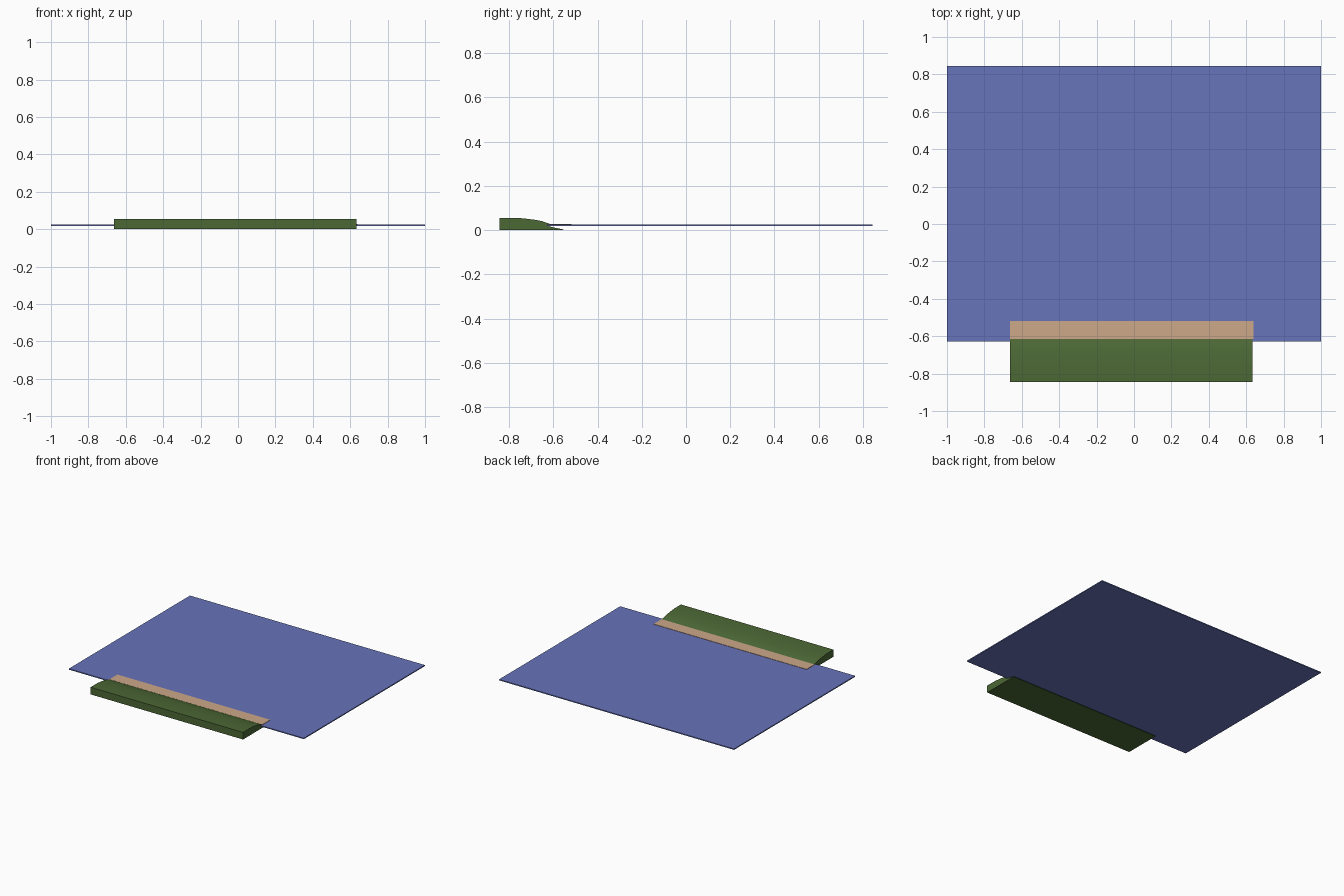
import bpy
import bmesh

cube = bpy.data.objects.get("Cube")
if cube:
    bpy.data.objects.remove(cube, do_unlink=True)


def make_material(name, color):
    mat = bpy.data.materials.new(name)
    mat.use_nodes = True
    mat.diffuse_color = (*color, 1)
    mat.node_tree.nodes["Principled BSDF"].inputs["Base Color"].default_value = (*color, 1)
    return mat


def extrude_profile(name, profile, x0, x1, mat):
    """Sweep a closed (y, z) outline along x."""
    bm = bmesh.new()
    face = bm.faces.new([bm.verts.new((x0, y, z)) for y, z in profile])
    moved = bmesh.ops.extrude_face_region(bm, geom=[face])["geom"]
    verts = [v for v in moved if isinstance(v, bmesh.types.BMVert)]
    bmesh.ops.translate(bm, verts=verts, vec=(x1 - x0, 0, 0))
    bmesh.ops.recalc_face_normals(bm, faces=bm.faces)
    mesh = bpy.data.meshes.new(name)
    bm.to_mesh(mesh)
    bm.free()
    mesh.materials.append(mat)
    obj = bpy.data.objects.new(name, mesh)
    bpy.context.collection.objects.link(obj)
    return obj


def rectangle(y0, y1, z0, z1):
    return [(y0, z0), (y1, z0), (y1, z1), (y0, z1)]


blue = make_material("slate blue", (0.136, 0.174, 0.491))
green = make_material("moss green", (0.072, 0.138, 0.036))
tan = make_material("tan", (0.61, 0.392, 0.246))

# Thin flat sheet
extrude_profile("sheet", rectangle(-0.628, 0.844, 0.018, 0.026), -1, 1, blue)

# Rounded front bar whose back tapers under the sheet
bar_profile = [
    (-0.844, 0), (-0.844, 0.055), (-0.76, 0.055), (-0.72, 0.051),
    (-0.68, 0.046), (-0.65, 0.04), (-0.628, 0.032), (-0.61, 0.0265),
    (-0.62, 0.018), (-0.6, 0.012), (-0.575, 0.007), (-0.555, 0.003), (-0.555, 0),
]
bar = extrude_profile("front_bar", bar_profile, -0.664, 0.634, green)
bpy.ops.object.select_all(action="DESELECT")
bar.select_set(True)
bpy.context.view_layer.objects.active = bar
bpy.ops.object.shade_smooth_by_angle()

# Strip lying on the sheet behind the bar
extrude_profile("edge_strip", rectangle(-0.615, -0.518, 0.0255, 0.0285), -0.664, 0.638, tan)
